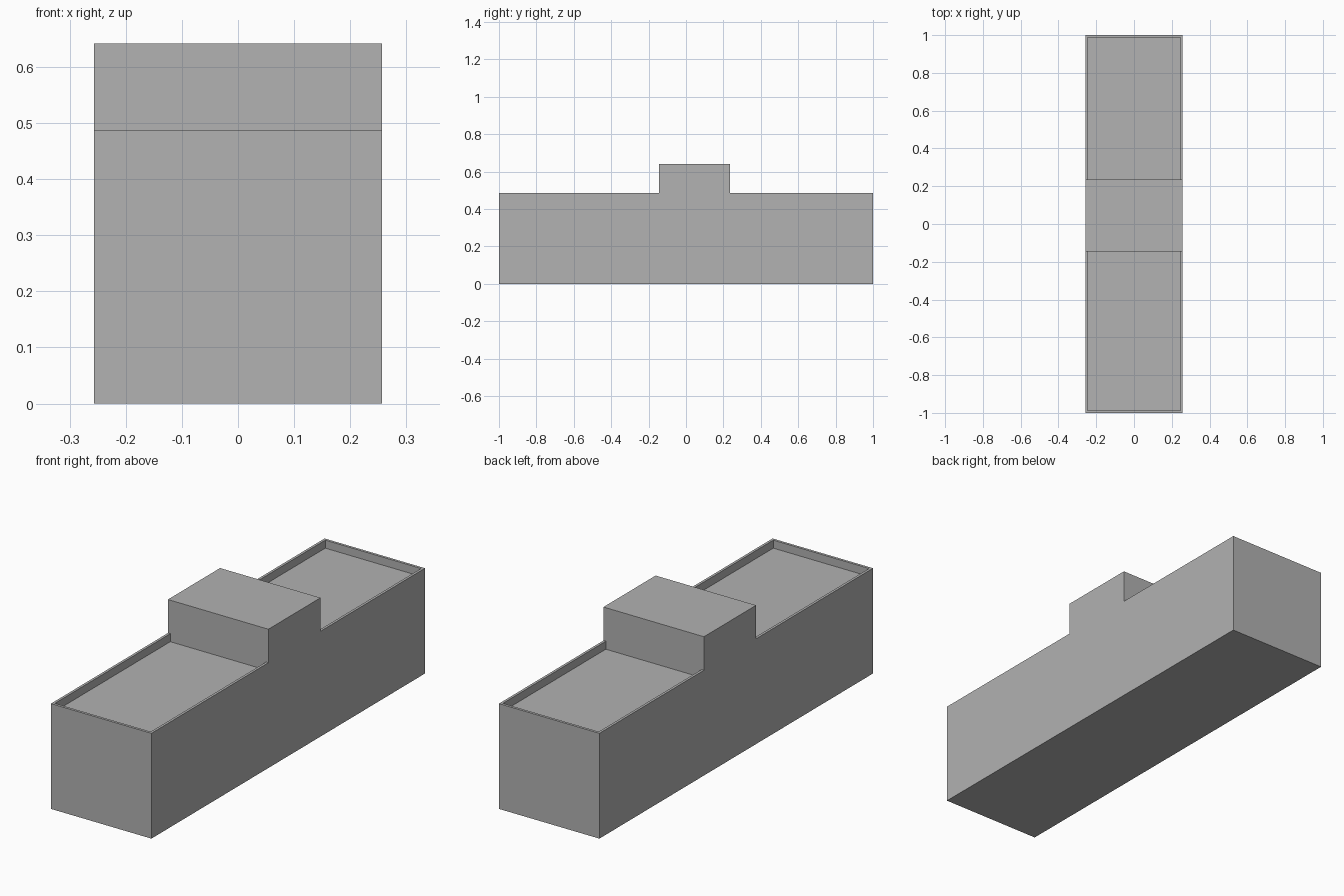
import bpy, bmesh

if "Cube" in bpy.data.objects:
    bpy.data.objects.remove(bpy.data.objects["Cube"])

HALF_W, HALF_L = 0.257, 1.0
ROOF, TOP, FLOOR = 0.487, 0.642, 0.45
TOWER_FRONT, TOWER_BACK = -0.145, 0.236
RIM = 0.012

# Single concrete colour
grey = bpy.data.materials.new("concrete_grey")
grey.use_nodes = True
colour = (0.445, 0.445, 0.445, 1)
grey.diffuse_color = colour
grey.node_tree.nodes["Principled BSDF"].inputs["Base Color"].default_value = colour


def prism(name, profile, half_width):
    """Extrude a side profile of (y, z) points across the width."""
    bm = bmesh.new()
    face = bm.faces.new([bm.verts.new((-half_width, y, z)) for y, z in profile])
    side = bmesh.ops.extrude_face_region(bm, geom=[face])
    verts = [v for v in side["geom"] if isinstance(v, bmesh.types.BMVert)]
    bmesh.ops.translate(bm, verts=verts, vec=(2 * half_width, 0, 0))
    bmesh.ops.recalc_face_normals(bm, faces=bm.faces)
    mesh = bpy.data.meshes.new(name)
    bm.to_mesh(mesh)
    bm.free()
    mesh.materials.append(grey)
    obj = bpy.data.objects.new(name, mesh)
    bpy.context.collection.objects.link(obj)
    return obj


# Long block with a raised middle section
building = prism("building", [
    (-HALF_L, 0), (HALF_L, 0), (HALF_L, ROOF), (TOWER_BACK, ROOF),
    (TOWER_BACK, TOP), (TOWER_FRONT, TOP), (TOWER_FRONT, ROOF), (-HALF_L, ROOF),
], HALF_W)

# Sunken roof terraces, leaving a thin parapet on three sides
for name, y0, y1 in (("front", -HALF_L + RIM, TOWER_FRONT),
                     ("back", TOWER_BACK, HALF_L - RIM)):
    cutter = prism(name + "_terrace_cutter",
                   [(y0, FLOOR), (y1, FLOOR), (y1, TOP - 0.05), (y0, TOP - 0.05)],
                   HALF_W - RIM)
    cutter.hide_render = True
    cutter.hide_set(True)
    cut = building.modifiers.new(name + "_terrace", "BOOLEAN")
    cut.operation = "DIFFERENCE"
    cut.solver = "EXACT"
    cut.object = cutter

# Bake the cuts and drop the cutters
bpy.context.view_layer.update()
evaluated = building.evaluated_get(bpy.context.evaluated_depsgraph_get())
result = bpy.data.meshes.new_from_object(evaluated)
building.modifiers.clear()
building.data = result
for obj in [o for o in bpy.data.objects if o.name.endswith("_terrace_cutter")]:
    bpy.data.objects.remove(obj)
